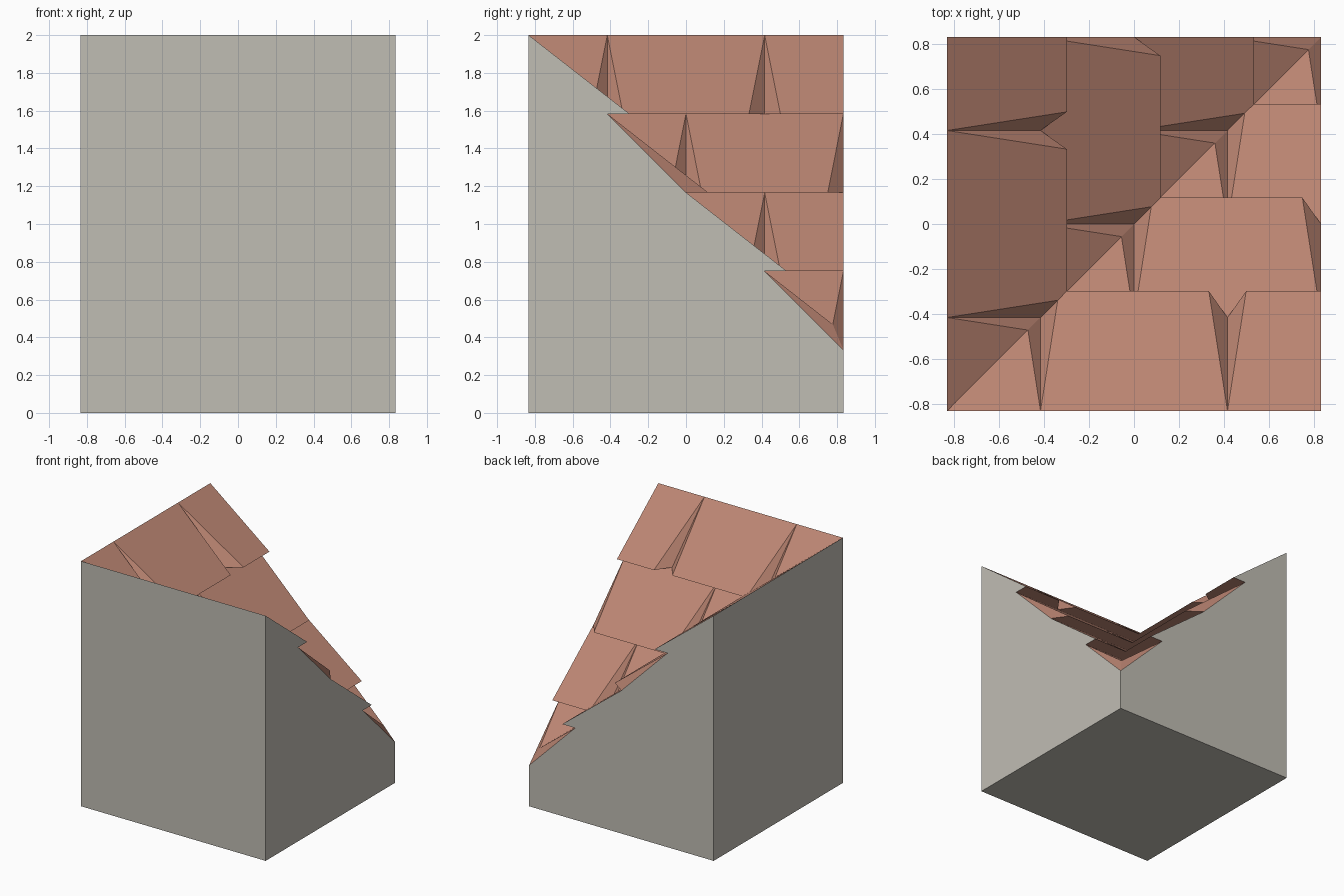
import bpy, bmesh
from mathutils import Vector

if "Cube" in bpy.data.objects:
    bpy.data.objects.remove(bpy.data.objects["Cube"])

S = 5 / 12          # height and run of one shingle row
H = 2 * S           # half width of the block
LAP = 0.117         # overhang of each row past the next one
GAP = 0.083         # half width of the notch between shingles
ROWS = 4


def material(name, rgb):
    m = bpy.data.materials.new(name)
    m.diffuse_color = (*rgb, 1)
    m.use_nodes = True
    m.node_tree.nodes["Principled BSDF"].inputs["Base Color"].default_value = m.diffuse_color
    return m


def make_object(name, bm, mat):
    bmesh.ops.remove_doubles(bm, verts=bm.verts, dist=0.0005)
    mesh = bpy.data.meshes.new(name)
    bm.to_mesh(mesh)
    bm.free()
    mesh.materials.append(mat)
    ob = bpy.data.objects.new(name, mesh)
    bpy.context.collection.objects.link(ob)
    return ob


def face(bm, pts):
    return bm.faces.new([bm.verts.new(p) for p in pts])


def add_diagonal_twin(bm):
    """Copy the faces across the plane x = y."""
    for f in list(bm.faces):
        face(bm, [(v.co.y, v.co.x, v.co.z) for v in reversed(f.verts)])


# Shingled roof: tapered shingles with V notches, staggered row by row
roof = bmesh.new()
for row in range(ROWS):
    y0, z0 = -H + row * S, 2 - row * S
    yd, y1, z1 = y0 + S, y0 + S + LAP, z0 - S
    start = -3 * S if row % 2 == 0 else -2 * S
    for i in range(3 if row % 2 == 0 else 2):
        l = start + i * 2 * S
        r = l + 2 * S
        la, lb, le = (l, y0, z0), (l + GAP, y1, z1), (l, yd, z1)
        ra, rb, re = (r, y0, z0), (r - GAP, y1, z1), (r, yd, z1)
        face(roof, [la, ra, rb, lb])    # top
        face(roof, [la, lb, le])        # notch sides
        face(roof, [ra, re, rb])
        face(roof, [le, lb, rb, re])    # underside of the overhang

# Trim at the side wall and along the valley, then add the other slope
for co, no in (((H, 0, 0), (1, 0, 0)), ((0, 0, 0), (-1, 1, 0))):
    bmesh.ops.bisect_plane(roof, geom=roof.verts[:] + roof.edges[:] + roof.faces[:],
                           dist=1e-5, plane_co=co, plane_no=Vector(no).normalized(),
                           clear_outer=True)
add_diagonal_twin(roof)
make_object("shingle_roof", roof, material("terracotta", (0.50, 0.235, 0.17)))

# Walls: stepped side profile, full-height outer face, and the base
walls = bmesh.new()
profile = [(-H, 0), (H, 0), (H, 2 - 4 * S)]
for row in range(ROWS - 1, -1, -1):
    y0, z0 = -H + row * S, 2 - row * S
    if row % 2 == 0:
        profile.append((y0 + S + LAP, z0 - S))   # end of an overhanging shingle
    profile.append((y0, z0))
face(walls, [(H, y, z) for y, z in profile])
face(walls, [(-H, -H, 0), (H, -H, 0), (H, -H, 2), (-H, -H, 2)])
add_diagonal_twin(walls)
face(walls, [(-H, -H, 0), (-H, H, 0), (H, H, 0), (H, -H, 0)])
make_object("wall_block", walls, material("warm_grey", (0.53, 0.51, 0.455)))
